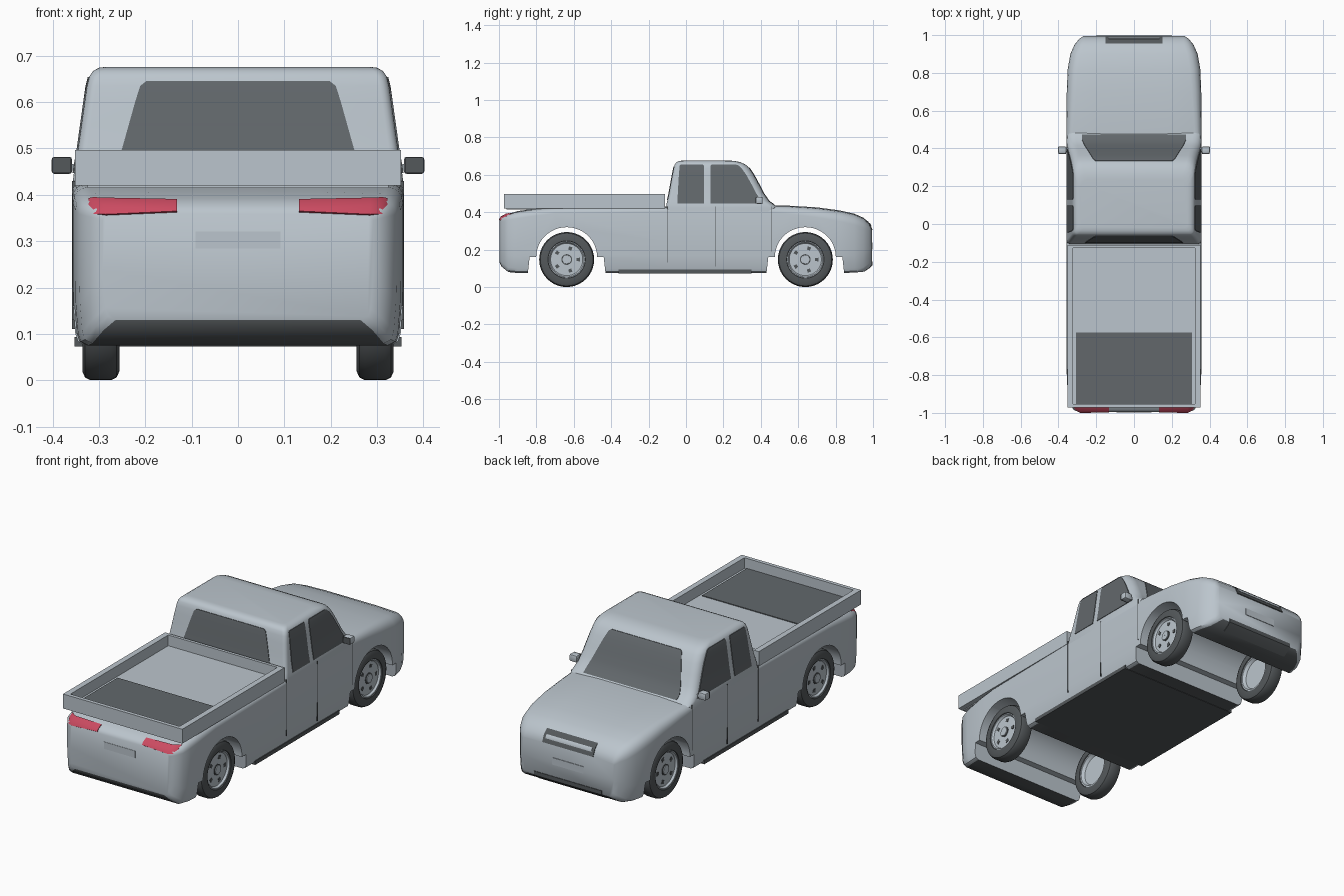
import bpy, bmesh, math
from mathutils import Vector

cube = bpy.data.objects.get("Cube")
if cube:
    bpy.data.objects.remove(cube)


def material(name, rgb):
    m = bpy.data.materials.new(name)
    m.use_nodes = True
    m.diffuse_color = (*rgb, 1)
    b = m.node_tree.nodes["Principled BSDF"]
    b.inputs["Base Color"].default_value = (*rgb, 1)
    b.inputs["Roughness"].default_value = 0.6
    return m


PAINT = material("grey paint", (0.50, 0.56, 0.61))
GLASS = material("dark glass", (0.122, 0.137, 0.148))
DARK = material("dark rubber and trim", (0.088, 0.098, 0.104))
RED = material("red lamp", (0.60, 0.07, 0.12))


def finish(name, bm, mat, angle=35):
    bmesh.ops.recalc_face_normals(bm, faces=bm.faces)
    me = bpy.data.meshes.new(name)
    bm.to_mesh(me)
    bm.free()
    me.materials.append(mat)
    me.shade_smooth()
    me.set_sharp_from_angle(angle=math.radians(angle))
    ob = bpy.data.objects.new(name, me)
    bpy.context.collection.objects.link(ob)
    return ob


def loft(name, rings, mat, closed=False, angle=35):
    """Skin equal-length rings of points; cap both ends unless closed."""
    bm = bmesh.new()
    vs = [[bm.verts.new(p) for p in r] for r in rings]
    n = len(vs[0])
    pairs = list(zip(vs, vs[1:])) + ([(vs[-1], vs[0])] if closed else [])
    for a, b in pairs:
        for i in range(n):
            j = (i + 1) % n
            bm.faces.new((a[i], a[j], b[j], b[i]))
    if not closed:
        bm.faces.new(vs[0])
        bm.faces.new(vs[-1])
    return finish(name, bm, mat, angle)


def prism(name, yz, x0, x1, mat):
    return loft(name, [[(x, y, z) for y, z in yz] for x in (x0, x1)], mat)


def box(name, x, y, z, mat, bevel=0.0):
    bm = bmesh.new()
    bmesh.ops.create_cube(bm, size=1)
    for v in bm.verts:
        v.co = [(a + b) / 2 + c * (b - a) for c, (a, b) in zip(v.co, (x, y, z))]
    if bevel:
        bmesh.ops.bevel(bm, geom=bm.edges[:], offset=bevel, segments=2,
                        profile=0.5, affect='EDGES')
    return finish(name, bm, mat)


def lathe(name, profile, centre, s, mat, n=40):
    """Spin (x, radius) points about a sideways axis."""
    cx, cy, cz = centre
    rings = [[(cx + s * x, cy + r * math.cos(t), cz + r * math.sin(t)) for x, r in profile]
             for t in (2 * math.pi * i / n for i in range(n))]
    return loft(name, rings, mat, closed=True)


def interp(table, t, k):
    for a, b in zip(table, table[1:]):
        if t <= b[0]:
            f = max(0, (t - a[0]) / (b[0] - a[0]))
            return a[k] + f * (b[k] - a[k])
    return table[-1][k]


# Lower body: y, half width, top, bottom, shoulder radius
STATIONS = [(-0.996, .292, .355, .130, .010), (-0.985, .318, .372, .108, .02),
            (-0.95, .342, .388, .080, .03), (-0.90, .351, .402, .075, .035),
            (-0.80, .356, .417, .075, .035), (-0.70, .357, .424, .075, .03),
            (-0.10, .357, .426, .075, .02), (0.44, .357, .432, .075, .03),
            (0.55, .357, .431, .075, .04), (0.70, .356, .422, .075, .05),
            (0.82, .351, .406, .075, .055), (0.90, .337, .388, .077, .055),
            (0.95, .315, .366, .082, .05), (0.98, .290, .336, .102, .03),
            (0.994, .270, .304, .118, .012)]


def body_ring(y, w, zt, zb, r):
    half = [(w - .028, zb), (w - .012, zb + .008), (w - .006, zb + .025),
            (w - .001, zb + .09), (w, zb + .5 * (zt - r - zb))]
    half += [(w - r * (1 - math.cos(a)), zt - r + r * math.sin(a))
             for a in (math.pi / 8 * i for i in range(5))]
    half.append((w * .5, zt + .004))
    return [(x, y, z) for x, z in half] + [(-x, y, z) for x, z in reversed(half)]


body = loft("body", [body_ring(*s) for s in STATIONS], PAINT)

# Wheel wells cut right across the body
for cy in (-0.638, 0.638):
    arch = [(-.213, -.1), (-.208, .07), (-.198, .16), (-.163, .16)]
    arch += [(-.163 * math.cos(a), .16 + .160 * math.sin(a))
             for a in (math.pi * i / 24 for i in range(1, 24))]
    arch += [(.163, .16), (.198, .16), (.208, .07), (.213, -.1)]
    cutter = prism("well_cutter", [(cy + y, z) for y, z in arch], -.6, .6, PAINT)
    cutter.hide_render = True
    mod = body.modifiers.new("well", 'BOOLEAN')
    mod.operation, mod.solver, mod.object = 'DIFFERENCE', 'EXACT', cutter
    dg = bpy.context.evaluated_depsgraph_get()
    cut = bpy.data.meshes.new_from_object(body.evaluated_get(dg))
    body.modifiers.clear()
    body.data = cut
    bpy.data.objects.remove(cutter)
body.data.materials.clear()
body.data.materials.append(PAINT)
body.data.materials.append(DARK)
body.data.shade_smooth()
body.data.set_sharp_from_angle(angle=math.radians(35))
# Broad downward faces at the bottom are dark
for p in body.data.polygons:
    p.material_index = int(p.normal.z < -0.4 and p.center.z < 0.135 and abs(p.center.x) < .25)

# Cab: z, back y, front y, half width
CAB = [(.37, -.106, .47, .357), (.425, -.106, .492, .3565), (.44, -.105, .472, .355),
       (.46, -.100, .444, .352), (.50, -.091, .416, .345), (.55, -.082, .390, .338),
       (.60, -.073, .363, .331), (.635, -.066, .340, .326), (.655, -.060, .318, .321),
       (.667, -.052, .292, .313), (.674, -.036, .262, .300), (.676, -.020, .235, .285)]


def cab_ring(z, y0, y1, w):
    pts = []
    for cx, cy, a0, r in ((w, y1, 0, .045), (-w, y1, 1, .045), (-w, y0, 2, .02), (w, y0, 3, .02)):
        ox = cx - math.copysign(r, cx)
        oy = cy - r if cy == y1 else cy + r
        pts += [(ox + r * math.cos(a), oy + r * math.sin(a), z)
                for a in ((a0 + i / 4) * math.pi / 2 for i in range(5))]
    return pts


loft("cab", [cab_ring(*c) for c in CAB], PAINT, angle=40)


# Windscreen and rear window follow the cab surface
def end_glass(name, rows, k, out):
    rings = []
    for z, x in rows:
        y = interp(CAB, z, k)
        a, b = y - out * .004, y + out * .003
        rings.append([(-x, a, z), (x, a, z), (x, b, z), (-x, b, z)])
    loft(name, rings, GLASS)


end_glass("windscreen", [(.441, .275), (.46, .275), (.50, .262), (.55, .245), (.60, .228),
                         (.632, .215), (.64, .205)], 2, 1)
end_glass("rear_window", [(.465, .26), (.50, .25), (.55, .236), (.60, .222), (.635, .211),
                          (.645, .198)], 1, -1)


# Side windows: z, rear edge, front edge
def side_glass(name, rows, s):
    rings = []
    for z, y0, y1 in rows:
        w = interp(CAB, z, 3)
        a, b = s * (w - .005), s * (w + .003)
        rings.append([(a, y0, z), (b, y0, z), (b, y1, z), (a, y1, z)])
    loft(name, rings, GLASS)


for s, side in ((1, "left"), (-1, "right")):
    def span(a, b):
        return sorted((s * a, s * b))
    side_glass(side + "_rear_door_window", [(.447, -.045, .097), (.50, -.044, .097),
               (.60, -.038, .097), (.648, -.034, .097), (.654, -.028, .092)], s)
    side_glass(side + "_front_door_window", [(.447, .130, .412), (.46, .130, .402),
               (.50, .130, .376), (.55, .130, .350), (.60, .130, .322),
               (.635, .130, .297), (.648, .131, .284), (.654, .136, .270)], s)
    # Door gaps
    for i, (y, z0) in enumerate(((-.10, .13), (.16, .11), (.457, .19))):
        box(f"{side}_door_gap_{i}", span(.352, .3578), (y - .0014, y + .0014),
            (z0, .43), DARK)
    # Door mirror
    box(side + "_mirror_arm", span(.34, .37), (.385, .405), (.452, .466), PAINT)
    box(side + "_mirror", span(.358, .402), (.375, .41), (.445, .482), PAINT, .006)
    box(side + "_mirror_glass", span(.36, .40), (.371, .377), (.447, .480), DARK)
    # Tail lamp wrapping over the rear edge
    lamp = [[(-.994, .362), (-.998, .365), (-.990, .376), (-.962, .391), (-.95, .380)],
            [(-.994, .355), (-1.0, .358), (-.989, .378), (-.960, .394), (-.95, .380)],
            [(-.980, .355), (-.987, .359), (-.977, .380), (-.945, .395), (-.935, .382)],
            [(-.962, .364), (-.968, .368), (-.960, .380), (-.935, .393), (-.925, .385)]]
    loft(side + "_tail_lamp", [[(s * x, y, z) for y, z in r]
                               for x, r in zip((.132, .285, .312, .322), lamp)], RED)
    # Bed side wall
    box(side + "_bed_wall", span(.322, .352), (-.972, -.112), (.42, .497), PAINT)

# Bed
box("bed_tail_wall", (-.325, .325), (-.972, -.952), (.42, .497), PAINT)
box("bed_front_wall", (-.325, .325), (-.128, -.112), (.42, .497), PAINT)
box("bed_floor", (-.325, .325), (-.96, -.12), (.415, .44), PAINT)
box("bed_mat", (-.308, .308), (-.952, -.575), (.438, .444), GLASS)

# Number plates and sills
box("rear_number_plate", (-.092, .092), (-.998, -.992), (.284, .321), PAINT)
box("front_number_plate", (-.092, .092), (.99, .997), (.20, .237), PAINT)
box("sills", (-.353, .353), (-.36, .35), (.073, .093), DARK)

# Nose grille with a slim bar, and lower intake
prism("grille", [(.952, .367), (.972, .352), (.984, .338), (.998, .305), (.985, .298),
                 (.95, .340)], -.15, .15, DARK)
prism("grille_bar", [(.981, .345), (.989, .335), (.991, .326), (.98, .325), (.975, .335)],
      -.135, .135, PAINT)
prism("front_lower_intake", [(.95, .080), (.983, .102), (.997, .116), (.997, .137),
                             (.98, .137)], -.20, .20, DARK)

# Wheels
R = .147
for s, side in ((1, "left"), (-1, "right")):
    for cy, end in ((-.638, "rear"), (.638, "front")):
        c = (s * .296, cy, R)
        tag = f"{side}_{end}_"
        lathe(tag + "tyre", [(-.04, .10), (-.04, .128), (-.034, .141), (-.022, R), (.022, R),
                             (.034, .141), (.04, .128), (.04, .10), (.03, .095), (-.03, .095)],
              c, s, DARK)
        lathe(tag + "rim", [(-.02, .001), (-.02, .08), (-.036, .09), (-.036, .101),
                            (.036, .101), (.036, .093), (.026, .086), (.028, .035),
                            (.028, .001)], c, s, PAINT)
        lathe(tag + "hub_ring", [(.02, .022), (.02, .029), (.031, .029), (.031, .022)],
              c, s, DARK, 20)
        lathe(tag + "hub_cap", [(.02, .001), (.02, .0245), (.035, .023), (.035, .001)],
              c, s, PAINT, 20)
        # Five square rim openings
        for i in range(5):
            a = math.radians(72 * i)
            u, v = Vector((0, math.cos(a), math.sin(a))), Vector((0, -math.sin(a), math.cos(a)))
            rings = [[Vector(c) + Vector((s * x, 0, 0)) + u * (.062 + p) + v * q
                      for p, q in ((-.009, -.008), (.009, -.010), (.009, .010), (-.009, .008))]
                     for x in (.024, .0292)]
            loft(f"{tag}rim_opening_{i}", rings, DARK)
